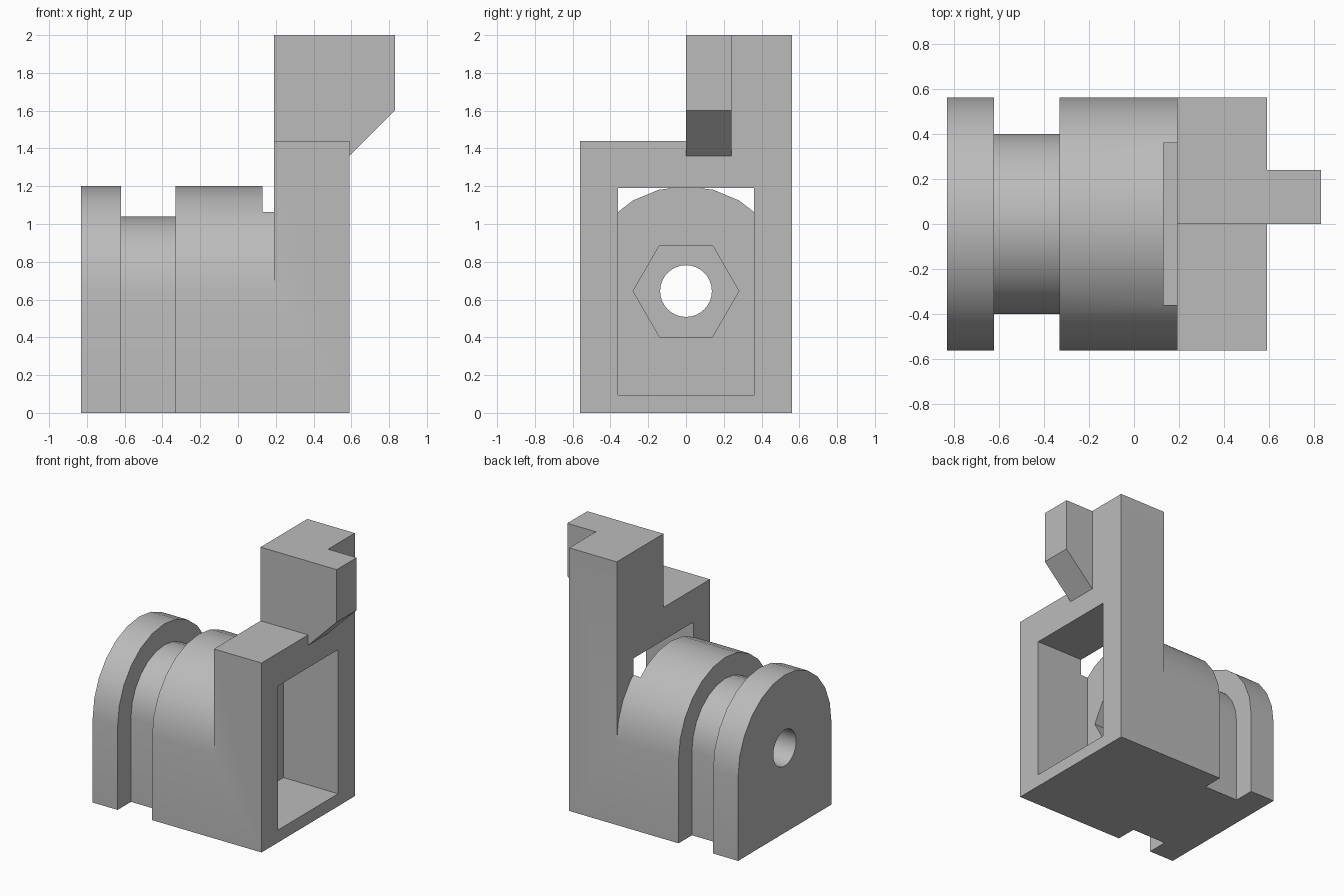
import bpy, bmesh
from math import sin, cos, pi, radians

cube = bpy.data.objects.get("Cube")
if cube:
    bpy.data.objects.remove(cube, do_unlink=True)

grey = bpy.data.materials.new("plain grey")
grey.use_nodes = True
colour = (0.5, 0.5, 0.5, 1)
grey.diffuse_color = colour
grey.node_tree.nodes["Principled BSDF"].inputs["Base Color"].default_value = colour


def prism(name, profile, lo, hi, axis="x"):
    """Extrude a (y, z) profile along x, or an (x, z) profile along y."""
    bm = bmesh.new()
    place = (lambda a, b, t: (t, a, b)) if axis == "x" else (lambda a, b, t: (a, t, b))
    ends = [[bm.verts.new(place(a, b, t)) for a, b in profile] for t in (lo, hi)]
    bm.faces.new(ends[0])
    bm.faces.new(ends[1][::-1])
    n = len(profile)
    for i in range(n):
        j = (i + 1) % n
        bm.faces.new((ends[0][i], ends[1][i], ends[1][j], ends[0][j]))
    bmesh.ops.recalc_face_normals(bm, faces=bm.faces)
    mesh = bpy.data.meshes.new(name)
    bm.to_mesh(mesh)
    bm.free()
    mesh.materials.append(grey)
    obj = bpy.data.objects.new(name, mesh)
    bpy.context.collection.objects.link(obj)
    return obj


def arch(r):
    # flat foot, straight sides and a half-round top
    curve = [(r * cos(pi * i / 12), AXLE + r * sin(pi * i / 12)) for i in range(13)]
    return [(-r, 0), (r, 0)] + curve


def ring(r, n, z):
    return [(r * cos(2 * pi * i / n), z + r * sin(2 * pi * i / n)) for i in range(n)]


def rect(w, z0, z1):
    return [(-w, z0), (w, z0), (w, z1), (-w, z1)]


AXLE, BORE, W = 0.64, 0.645, 0.56

# Solid parts: pulley-like arched body, then the square frame with its tower and hook
body = prism("arched_bracket", arch(W), -0.33, 0.25)
parts = [
    prism("neck", arch(0.40), -0.70, -0.25),
    prism("flange", arch(W), -0.83, -0.62),
    prism("frame_and_tower", [(-W, 0), (W, 0), (W, 2), (0, 2), (0, 1.44), (-W, 1.44)], 0.19, 0.59),
    prism("hook", [(0.4, 1.36), (0.59, 1.36), (0.83, 1.6), (0.83, 2), (0.4, 2)], 0, 0.24, "y"),
]

# Openings: pocket, clearance above the arch, nut recess and bolt hole
cutters = [
    prism("pocket_cutter", rect(0.36, 0.095, 1.19), 0.13, 0.8),
    prism("arch_top_cutter", rect(0.36, 1.0, 1.3), 0.13, 0.19),
    prism("nut_cutter", ring(0.28, 6, BORE), -0.07, 0.3),
    prism("bolt_cutter", ring(0.137, 32, BORE), -1, 0.3),
]

bpy.ops.object.select_all(action="DESELECT")
bpy.context.view_layer.objects.active = body
body.select_set(True)
# the clearance cut applies to the arch only, so it precedes the frame union
order = [(cutters[1], "DIFFERENCE")] + [(p, "UNION") for p in parts]
order += [(c, "DIFFERENCE") for c in (cutters[0], cutters[2], cutters[3])]
for tool, operation in order:
    mod = body.modifiers.new(tool.name, "BOOLEAN")
    mod.operation, mod.solver, mod.object = operation, "EXACT", tool
    bpy.ops.object.modifier_apply(modifier=mod.name)
    tool.hide_render = True
for tool in parts + cutters:
    bpy.data.objects.remove(tool, do_unlink=True)

# Merge coplanar faces and smooth the rounded surfaces
bm = bmesh.new()
bm.from_mesh(body.data)
bmesh.ops.remove_doubles(bm, verts=bm.verts, dist=0.0005)
bmesh.ops.dissolve_limit(bm, angle_limit=radians(1), verts=bm.verts, edges=bm.edges)
bm.to_mesh(body.data)
bm.free()
bpy.ops.object.shade_smooth_by_angle(angle=radians(30))
